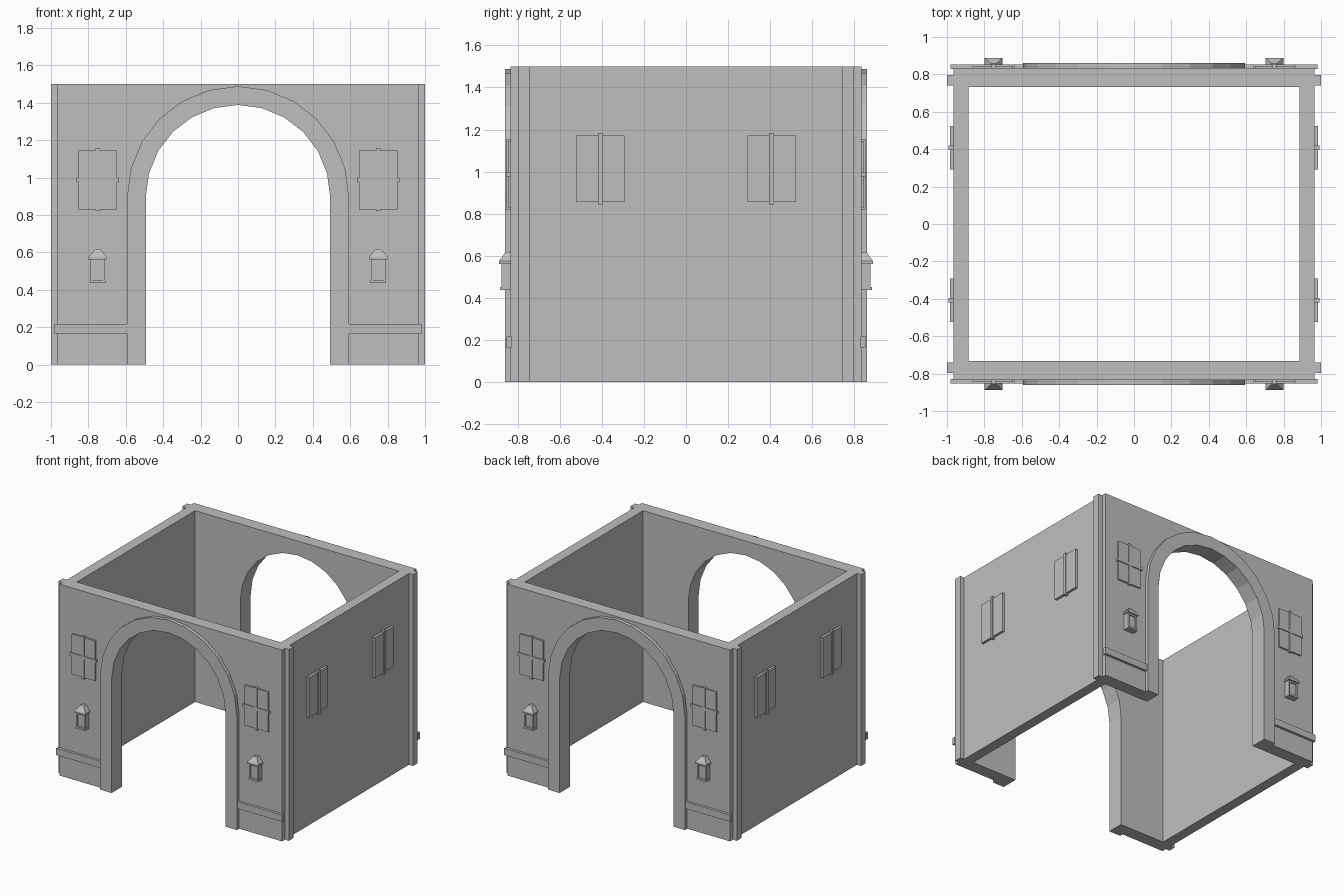
import bpy, bmesh, math
from mathutils import Vector

old = bpy.data.objects.get("Cube")
if old:
    bpy.data.objects.remove(old, do_unlink=True)

stone = bpy.data.materials.new("grey_stone")
stone.use_nodes = True
GREY = (0.52, 0.52, 0.52, 1)
stone.diffuse_color = GREY
stone.node_tree.nodes["Principled BSDF"].inputs["Base Color"].default_value = GREY

H = 1.5                       # wall height
WX, WY = 0.965, 0.833         # outer wall faces
SPRING, R_IN, R_OUT = 0.895, 0.493, 0.593


def finish(name, bm):
    bmesh.ops.recalc_face_normals(bm, faces=bm.faces)
    mesh = bpy.data.meshes.new(name)
    bm.to_mesh(mesh)
    bm.free()
    mesh.materials.append(stone)
    ob = bpy.data.objects.new(name, mesh)
    bpy.context.collection.objects.link(ob)
    return ob


def prism(name, points, along):
    """Extrude a planar outline along a vector."""
    bm = bmesh.new()
    face = bm.faces.new([bm.verts.new(p) for p in points])
    ext = bmesh.ops.extrude_face_region(bm, geom=[face])
    verts = [g for g in ext["geom"] if isinstance(g, bmesh.types.BMVert)]
    bmesh.ops.translate(bm, verts=verts, vec=Vector(along))
    return finish(name, bm)


def add_box(bm, a, b):
    """Box between two opposite corners."""
    a, b = Vector(a), Vector(b)
    verts = bmesh.ops.create_cube(bm, size=1)["verts"]
    for v in verts:
        v.co = Vector([(a[i] + b[i]) / 2 + v.co[i] * (b[i] - a[i]) for i in range(3)])
    return verts


def box(name, a, b):
    bm = bmesh.new()
    add_box(bm, a, b)
    return finish(name, bm)


def arc(r, y, steps=12):
    return [(r * math.cos(math.pi * i / steps), y,
             SPRING + r * math.sin(math.pi * i / steps)) for i in range(steps + 1)]


def arch_outline(r, y, bottom):
    return [(r, y, bottom)] + arc(r, y) + [(-r, y, bottom)]


# Wall shell: plan outline with corner pilasters
quarter = [(WX, 0.74), (1.0, 0.74), (1.0, 0.797), (WX, 0.797), (WX, WY)]
plan = quarter + [(-x, y) for x, y in reversed(quarter)]
plan += [(-x, -y) for x, y in plan]
walls = prism("walls", [(x, y, 0) for x, y in plan], (0, 0, H))

# Cutters for the room and the arched passage
room = box("room_cutter", (-0.885, -0.732, -0.1), (0.885, 0.732, H + 0.1))
passage = prism("passage_cutter", arch_outline(R_IN, -1.2, -0.1), (0, 2.4, 0))
for cutter in (room, passage):
    mod = walls.modifiers.new(cutter.name, "BOOLEAN")
    mod.operation = "DIFFERENCE"
    mod.solver = "EXACT"
    mod.object = cutter
    cutter.hide_render = True
    cutter.hide_viewport = True


def lantern(name, cx, sy):
    bm = bmesh.new()
    back = sy * (WY - 0.005)

    def part(w, depth, z0, z1):
        return add_box(bm, (cx - w, back, z0), (cx + w, sy * depth, z1))
    part(0.042, 0.884, 0.437, 0.452)          # base plate
    part(0.032, 0.868, 0.452, 0.565)          # glass body
    for s in (-1, 1):                         # corner posts
        add_box(bm, (cx + s * 0.029, back, 0.452), (cx + s * 0.04, sy * 0.876, 0.565))
    part(0.04, 0.876, 0.55, 0.565)            # upper rail
    part(0.048, 0.888, 0.562, 0.575)          # eave
    for v in part(0.048, 0.888, 0.575, 0.618):   # hipped roof
        if v.co.z > 0.6:
            v.co.x = cx + (0.014 if v.co.x > cx else -0.014)
            if abs(v.co.y) > WY:
                v.co.y = sy * 0.858
    return finish(name, bm)


for sy, end in ((-1, "front"), (1, "back")):
    wall = sy * (WY - 0.005)

    # Raised arch surround running down to the ground
    ring = arch_outline(R_OUT, wall, 0) + arch_outline(R_IN, wall, 0)[::-1]
    prism(end + "_arch_trim", ring, (0, sy * 0.033, 0))

    for sx, side in ((1, "left"), (-1, "right")):
        tag = f"{end}_{side}_"
        cx = sx * 0.75

        # Base ledge
        box(tag + "ledge", (sx * 0.59, wall, 0.165), (sx * 0.98, sy * 0.853, 0.218))

        # Window with crossed glazing bars
        box(tag + "window", (cx - 0.102, wall, 0.83), (cx + 0.102, sy * 0.845, 1.145))
        box(tag + "window_upright", (cx - 0.011, wall, 0.82), (cx + 0.011, sy * 0.852, 1.155))
        box(tag + "window_crossbar", (cx - 0.113, wall, 0.977), (cx + 0.113, sy * 0.852, 0.999))

        lantern(tag + "lantern", cx, sy)

        # Side wall window with a single upright
        cy, x0 = sy * 0.407, sx * (WX - 0.005)
        box(tag + "side_window", (x0, cy - 0.116, 0.856), (sx * 0.984, cy + 0.116, 1.172))
        box(tag + "side_upright", (x0, cy - 0.012, 0.843), (sx * 0.992, cy + 0.012, 1.184))
